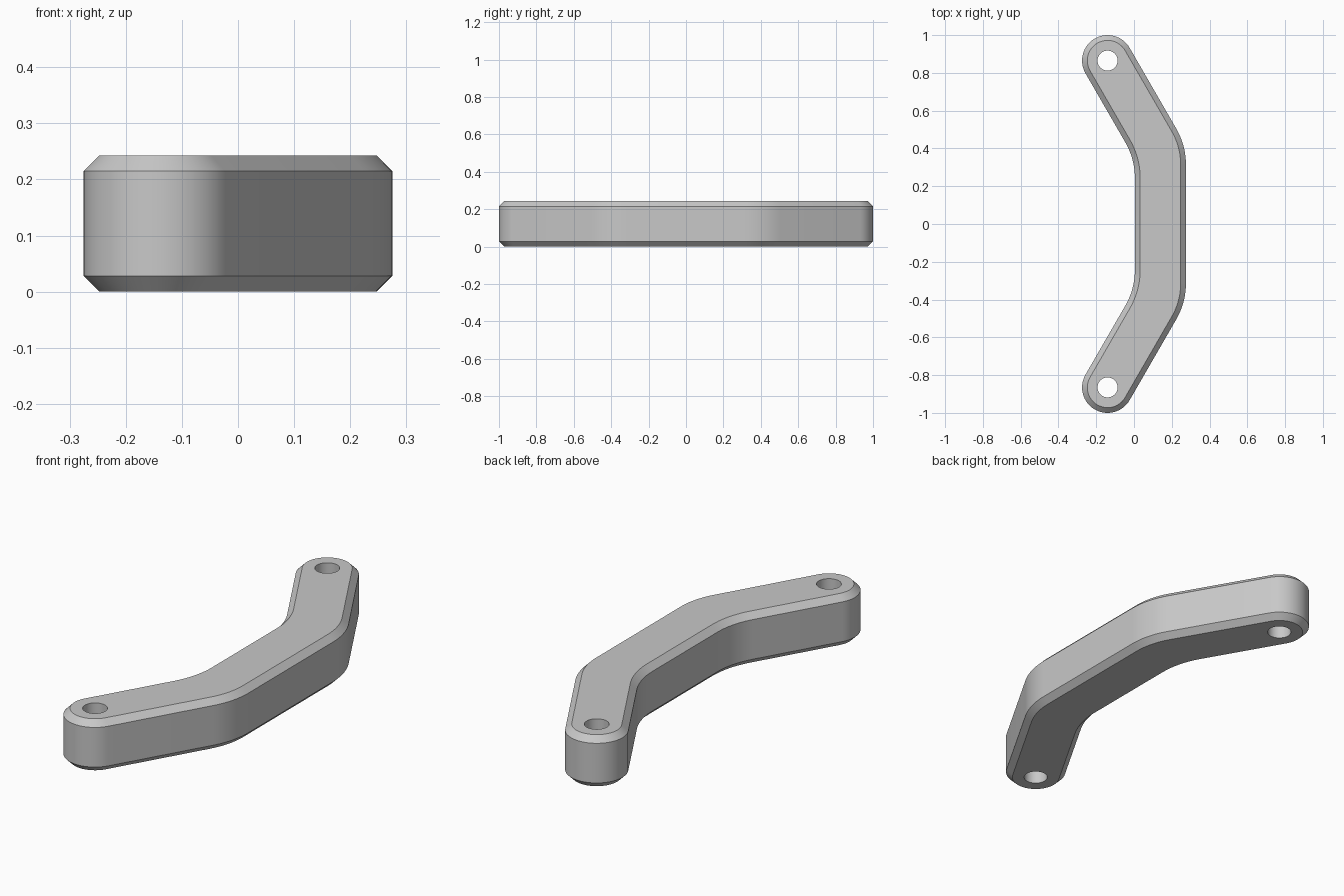
import bpy
import bmesh
from math import cos, sin, tan, radians, pi

if "Cube" in bpy.data.objects:
    bpy.data.objects.remove(bpy.data.objects["Cube"], do_unlink=True)

HEIGHT = 0.243
CHAMFER = 0.028
HALF_WIDTH = 0.135
BEND = radians(30)
FILLET = 0.38
HOLE_X, HOLE_Y, HOLE_RADIUS = -0.14, 0.865, 0.053
MID_X = 0.14

# Material
grey = bpy.data.materials.new("grey")
grey.use_nodes = True
colour = (0.58, 0.58, 0.58, 1)
grey.diffuse_color = colour
grey.node_tree.nodes["Principled BSDF"].inputs["Base Color"].default_value = colour


def arc(cx, cy, radius, start, end, steps):
    angles = [start + (end - start) * i / steps for i in range(steps + 1)]
    return [(cx + radius * cos(a), cy + radius * sin(a)) for a in angles]


def outline(inset):
    """Bent bar with rounded ends, shrunk evenly by inset."""
    corner_y = HOLE_Y - (MID_X - HOLE_X) / tan(BEND)
    shift = HALF_WIDTH * tan(BEND / 2)
    tangent = FILLET * tan(BEND / 2)
    outer = arc(MID_X + HALF_WIDTH - FILLET, corner_y + shift - tangent,
                FILLET - inset, 0, BEND, 10)
    end = arc(HOLE_X, HOLE_Y, HALF_WIDTH - inset, BEND, BEND + pi, 36)
    inner = arc(MID_X - HALF_WIDTH - FILLET, corner_y - shift - tangent,
                FILLET + inset, BEND, 0, 10)
    half = outer + end + inner
    return half + [(x, -y) for x, y in reversed(half)]


# Bar body: stacked outlines with a chamfer at top and bottom
bm = bmesh.new()
layers = [(0, CHAMFER), (CHAMFER, 0), (HEIGHT - CHAMFER, 0), (HEIGHT, CHAMFER)]
rings = [[bm.verts.new((x, y, z)) for x, y in outline(inset)] for z, inset in layers]
for low, high in zip(rings, rings[1:]):
    for i in range(len(low)):
        bm.faces.new((low[i - 1], low[i], high[i], high[i - 1]))
bm.faces.new(list(reversed(rings[0])))
bm.faces.new(rings[-1])
mesh = bpy.data.meshes.new("bent_bar")
bm.to_mesh(mesh)
bm.free()
mesh.materials.append(grey)
bar = bpy.data.objects.new("bent_bar", mesh)
bpy.context.collection.objects.link(bar)

# Through holes at both ends
for side in (-1, 1):
    bpy.ops.mesh.primitive_cylinder_add(
        vertices=48, radius=HOLE_RADIUS, depth=HEIGHT * 2,
        location=(HOLE_X, side * HOLE_Y, HEIGHT / 2))
    cutter = bpy.context.object
    cutter.name = "hole_cutter"
    cutter.hide_render = True
    cutter.data.materials.append(grey)
    cut = bar.modifiers.new("hole", "BOOLEAN")
    cut.operation = "DIFFERENCE"
    cut.solver = "EXACT"
    cut.object = cutter
    bpy.ops.object.select_all(action="DESELECT")
    bar.select_set(True)
    bpy.context.view_layer.objects.active = bar
    bpy.ops.object.modifier_apply(modifier=cut.name)
    bpy.data.objects.remove(cutter, do_unlink=True)

bpy.ops.object.shade_smooth_by_angle(angle=radians(30))
